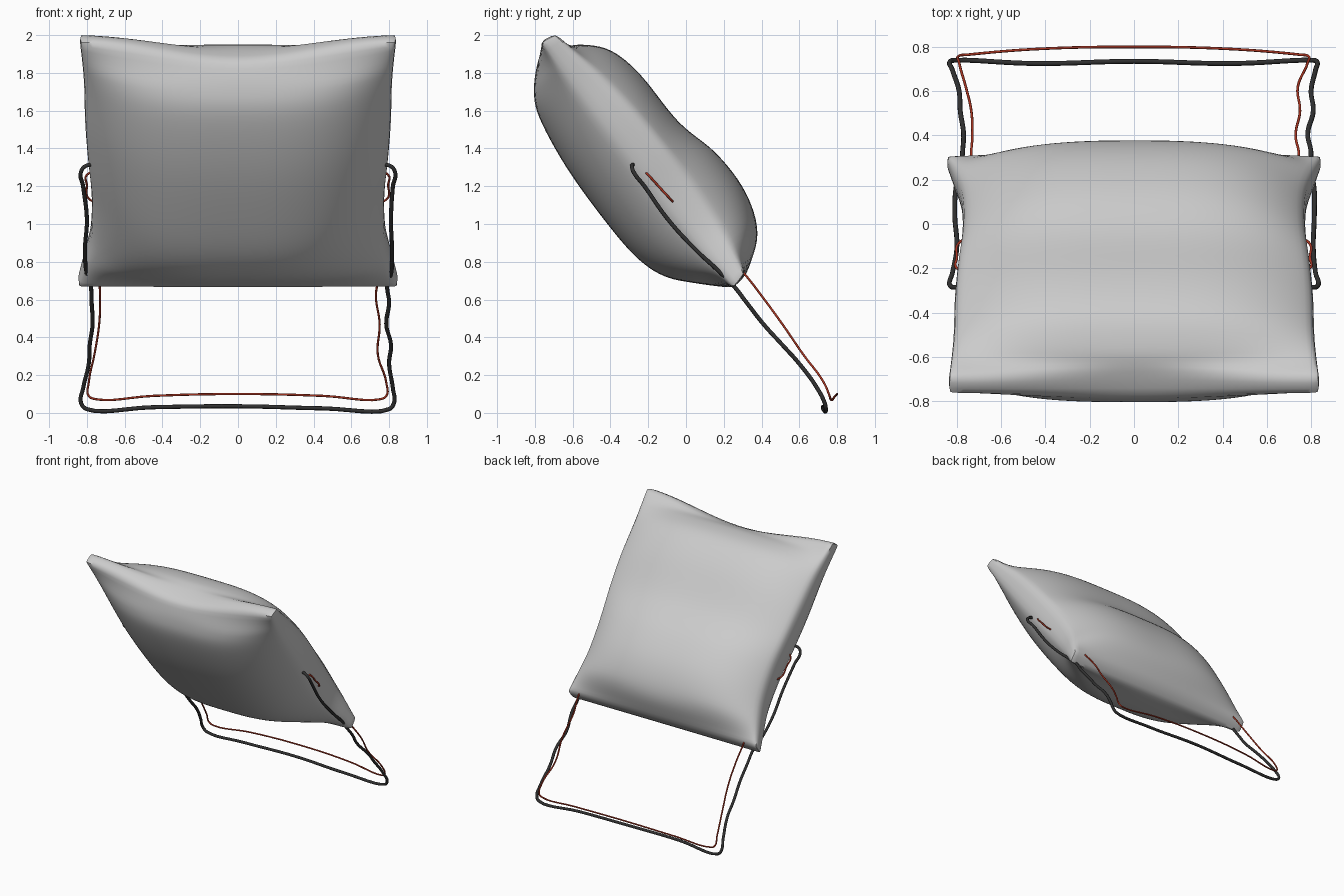
import bpy, bmesh, math
from mathutils import Vector
from mathutils.geometry import interpolate_bezier

cube = bpy.data.objects.get("Cube")
if cube:
    bpy.data.objects.remove(cube, do_unlink=True)


def material(name, rgb, rough=0.7):
    m = bpy.data.materials.new(name)
    m.use_nodes = True
    m.diffuse_color = (*rgb, 1)
    bsdf = next(n for n in m.node_tree.nodes if n.type == 'BSDF_PRINCIPLED')
    bsdf.inputs["Base Color"].default_value = (*rgb, 1)
    bsdf.inputs["Roughness"].default_value = rough
    return m


fabric = material("grey fabric", (0.6, 0.6, 0.6))
black = material("black cord", (0.03, 0.03, 0.03))
red = material("red cord", (0.4, 0.035, 0.015))


def smooth_samples(points, steps):
    """Catmull-Rom curve through the points."""
    p = [Vector(q) for q in points]
    p = [2 * p[0] - p[1]] + p + [2 * p[-1] - p[-2]]
    out = []
    for a, b, c, d in zip(p, p[1:], p[2:], p[3:]):
        out += interpolate_bezier(b, b + (c - a) / 6, c - (d - b) / 6, c, steps + 1)[:-1]
    return out + [p[-2]]


# Cushion: centre profiles (half-width of the panel, y, z) from top to bottom
STEPS, COLS, GUSSET = 6, 44, 3
front = smooth_samples([(0.84, -.785, 1.87), (0.825, -.805, 1.72), (0.815, -.78, 1.57),
                        (0.81, -.64, 1.31), (0.795, -.455, 1.05), (0.775, -.275, .835),
                        (0.78, -.12, .725), (0.82, .06, .685), (0.85, .255, .66)], STEPS)
back = smooth_samples([(0, -.66, 1.93), (0, -.56, 1.95), (0, -.40, 1.92),
                       (0, -.24, 1.79), (0, -.04, 1.54), (0, .16, 1.375),
                       (0, .315, 1.17), (0, .38, .95), (0, .325, .74)], STEPS)
along = [v.x for v in smooth_samples([(s, 0, 0) for s in
                                      (0, .1, .2, .35, .5, .65, .8, .92, 1)], STEPS)]
linear = [2 * j / COLS - 1 for j in range(COLS + 1)]
columns = [(u + math.sin(math.pi / 2 * u)) / 2 for u in linear]


def puff(u, t):
    """How far a panel swells at u across and t along."""
    end = math.sqrt(min(1, min(t, 1 - t) / 0.1))
    body = max(0, 1 - abs(u) ** 3.2) ** 0.9
    return end * body + (1 - end) * math.cos(math.pi / 2 * u) ** 2


bm = bmesh.new()


def strip(a, b):
    """Vertices dividing the gusset from a to b."""
    return [bm.verts.new(a.lerp(b, k / GUSSET)) for k in range(1, GUSSET)]


rings = []
for f, b, t in zip(front, back, along):
    bow = 0.05 * math.sin(math.pi * t)
    seam_front = Vector((0, -.775, 1.965)).lerp(Vector((0, .25, .655)), t)
    seam_back = Vector((0, -.69, 2.01)).lerp(Vector((0, .315, .74)), t) + Vector((0, bow, bow))
    panels = []
    for seam, mid, order in ((seam_front, f, columns), (seam_back, b, columns[::-1])):
        points = [seam.lerp(mid, puff(u, t)) for u in order]
        panels.append([bm.verts.new((u * f.x, p.y, p.z)) for u, p in zip(order, points)])
    fore, aft = panels
    rings.append(fore + strip(fore[-1].co, aft[0].co) + aft + strip(aft[-1].co, fore[0].co))
n = len(rings[0])
for r, s in zip(rings, rings[1:]):
    for j in range(n):
        k = (j + 1) % n
        bm.faces.new((r[j], r[k], s[k], s[j]))

# Narrow gussets that close the top and bottom
for ring in (rings[0], rings[-1]):
    fore = ring[:COLS + 1]
    aft = ring[COLS + GUSSET:2 * COLS + GUSSET + 1][::-1]
    inner = [strip(a.co, b.co) for a, b in zip(fore[1:-1], aft[1:-1])]
    rows = [fore]
    for k in range(1, GUSSET):
        rows.append([ring[n - k]] + [col[k - 1] for col in inner] + [ring[COLS + k]])
    rows.append(aft)
    for r, s in zip(rows, rows[1:]):
        for j in range(COLS):
            bm.faces.new((r[j], r[j + 1], s[j + 1], s[j]))

# Soften the seams and corners
for _ in range(3):
    bmesh.ops.smooth_vert(bm, verts=bm.verts, factor=0.5,
                          use_axis_x=True, use_axis_y=True, use_axis_z=True)
bmesh.ops.recalc_face_normals(bm, faces=bm.faces)
mesh = bpy.data.meshes.new("cushion")
bm.to_mesh(mesh)
bm.free()
mesh.materials.append(fabric)
cushion = bpy.data.objects.new("cushion", mesh)
bpy.context.collection.objects.link(cushion)
bpy.context.view_layer.objects.active = cushion
cushion.select_set(True)
bpy.ops.object.shade_smooth_by_angle(angle=math.radians(50))


def cord_loop(name, side, bottom, radius, mat):
    """Closed cord; side rows hold left x, right x, y, z from bottom to top."""
    path = [(-xr, y, z) for xr, _, y, z in side]
    path += [(xl, y, z) for _, xl, y, z in reversed(side)]
    path += [(x, y, z) for x, y, z in bottom]
    curve = bpy.data.curves.new(name, 'CURVE')
    curve.dimensions = '3D'
    curve.bevel_depth = radius
    curve.bevel_resolution = 2
    curve.resolution_u = 6
    spline = curve.splines.new('BEZIER')
    spline.bezier_points.add(len(path) - 1)
    for point, co in zip(spline.bezier_points, path):
        point.co = co
        point.handle_left_type = point.handle_right_type = 'AUTO'
    spline.use_cyclic_u = True
    curve.materials.append(mat)
    bpy.context.collection.objects.link(bpy.data.objects.new(name, curve))


# Thick outer cord
cord_loop("black_cord", [
    (.80, .80, .74, .02), (.83, .825, .735, .05), (.82, .82, .695, .13), (.79, .80, .60, .26),
    (.785, .81, .51, .36), (.77, .785, .41, .47), (.775, .80, .32, .585), (.78, .79, .25, .675),
    (.80, .81, .19, .735), (.81, .815, .05, .865), (.80, .81, -.10, 1.03),
    (.82, .82, -.22, 1.2), (.83, .83, -.28, 1.28), (.80, .80, -.285, 1.31),
    (.74, .74, -.27, 1.31)],
    [(.45, .725, .024), (0, .735, .035), (-.45, .725, .03)], .011, black)

# Thin inner cord
cord_loop("red_cord", [
    (.75, .75, .765, .072), (.79, .785, .76, .09), (.79, .785, .73, .16), (.76, .74, .62, .31),
    (.735, .75, .51, .47), (.73, .73, .40, .62), (.735, .745, .31, .735),
    (.72, .72, .18, .87), (.72, .72, -.04, 1.09), (.795, .795, -.09, 1.14),
    (.80, .795, -.15, 1.205), (.80, .795, -.2, 1.26), (.72, .72, -.22, 1.28)],
    [(.45, .79, .09), (0, .80, .10), (-.45, .79, .09)], .006, red)
